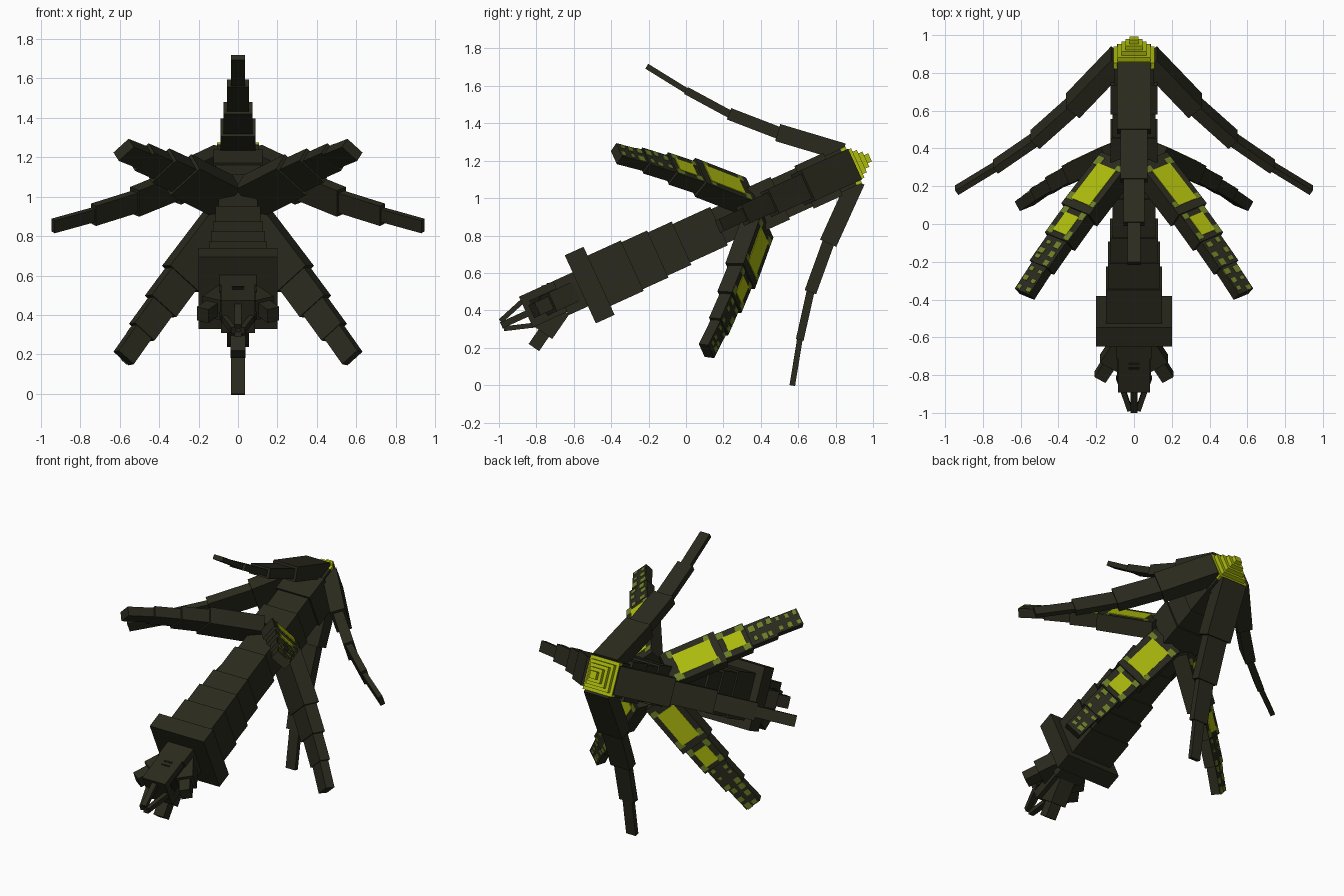
import bpy, bmesh, math, random
from mathutils import Matrix, Vector

random.seed(4)
if "Cube" in bpy.data.objects:
    bpy.data.objects.remove(bpy.data.objects["Cube"])


def material(name, colour):
    m = bpy.data.materials.new(name)
    m.use_nodes = True
    m.diffuse_color = (*colour, 1)
    m.node_tree.nodes["Principled BSDF"].inputs["Base Color"].default_value = (*colour, 1)
    return m


HULL, GLOW, SPOT, VENT = range(4)
MATS = [material("dark_olive_hull", (0.023, 0.023, 0.013)),
        material("yellow_green_glow", (0.42, 0.50, 0.004)),
        material("moss_green_spot", (0.15, 0.21, 0.02)),
        material("black_vent", (0.008, 0.008, 0.005))]

# Body frame: local Y runs along the tilted hull towards the stern
TILT = Matrix.Translation((0, -0.515, 0.535)) @ Matrix.Rotation(math.radians(24.5), 4, 'X')


def box(bm, matrix, centre, size, mat=HULL):
    place = matrix @ Matrix.Translation(centre) @ Matrix.Diagonal((*size, 1))
    made = bmesh.ops.create_cube(bm, size=1, matrix=place)
    for f in {f for v in made["verts"] for f in v.link_faces}:
        f.material_index = mat


def finish(bm, name, turn=0):
    mesh = bpy.data.meshes.new(name)
    bm.to_mesh(mesh)
    bm.free()
    for m in MATS:
        mesh.materials.append(m)
    obj = bpy.data.objects.new(name, mesh)
    obj.matrix_world = TILT @ Matrix.Rotation(turn, 4, 'Y')
    bpy.context.collection.objects.link(obj)


def bar(bm, p, q, width, thick, overlap=0.02):
    """Box from p to q, each (radius, along hull); returns its frame and length."""
    dr, du = q[0] - p[0], q[1] - p[1]
    length = math.hypot(dr, du)
    m = Matrix.Translation((0, p[1], p[0])) @ Matrix.Rotation(math.atan2(dr, du), 4, 'X')
    box(bm, m, (0, (length - overlap) / 2, 0), (width, length + overlap, thick))
    return m, length


# Hull: stepped square sections (start, end, half width)
bm = bmesh.new()
for a, b, h in [(0.05, 0.25, 0.148), (0.24, 0.4, 0.138), (0.39, 0.54, 0.127),
                (0.53, 0.76, 0.113), (0.75, 1.0, 0.1), (0.98, 1.12, 0.125),
                (1.1, 1.28, 0.113), (1.26, 1.43, 0.125), (1.42, 1.535, 0.107)]:
    box(bm, Matrix(), (0, (a + b) / 2, 0), (2 * h, b - a, 2 * h))
finish(bm, "hull")

# Square collar plate behind the head
bm = bmesh.new()
box(bm, Matrix(), (0, 0, 0), (0.4, 0.11, 0.4))
finish(bm, "collar_plate")

# Head with dark vents on top and sides
bm = bmesh.new()
box(bm, Matrix(), (0, -0.205, 0.01), (0.17, 0.33, 0.18))
box(bm, Matrix(), (0, -0.11, 0), (0.19, 0.12, 0.2))
for u in (-0.2, -0.23):
    box(bm, Matrix(), (0, u, 0.1), (0.06, 0.012, 0.006), VENT)
for side in (-1, 1):
    box(bm, Matrix(), (side * 0.086, -0.25, 0.02), (0.006, 0.16, 0.08), VENT)
finish(bm, "head")

# Prongs closing in front of the head
for i, name in enumerate(("top", "left", "bottom", "right")):
    bm = bmesh.new()
    bar(bm, (0.078, -0.34), (0.022, -0.515), 0.035, 0.026)
    finish(bm, name + "_prong", i * math.pi / 2)

# Fins flaring from the head: one each side, a longer one below
for name, turn, tip in (("left", 1, (0.18, -0.325)), ("right", 3, (0.18, -0.325)),
                        ("lower", 2, (0.18, -0.41))):
    bm = bmesh.new()
    root = Vector((0.06, tip[1] + 0.2))
    end = Vector(tip)
    mid = root.lerp(end, 0.6)
    bar(bm, root, mid, 0.11, 0.11)
    bar(bm, mid, end, 0.075, 0.068)
    finish(bm, name + "_fin", turn * math.pi / 2)

# Stepped glowing stern cap
bm = bmesh.new()
for i in range(5):
    box(bm, Matrix(), (0, 1.536 + i * 0.024, 0), (0.215 - i * 0.042, 0.03, 0.215 - i * 0.042), GLOW)
finish(bm, "stern_cap")

# Four long tentacles swept forward from the stern
PATH = [(0.085, 1.528), (0.325, 1.253), (0.524, 1.058), (0.733, 0.9), (0.938, 0.763)]
SIZES = [(0.18, 0.095), (0.145, 0.065), (0.11, 0.042), (0.07, 0.03)]
for i, name in enumerate(("upper", "left", "lower", "right")):
    bm = bmesh.new()
    for j, (p, q, (w, t)) in enumerate(zip(PATH, PATH[1:], SIZES)):
        bar(bm, p, q, w, t, 0.02 if j else 0)
    finish(bm, name + "_tentacle", i * math.pi / 2)

# Four diagonal petals with glowing panels and spots on their stern faces
PETAL = [(0.13, 0.945), (0.41, 0.752), (0.555, 0.642), (0.69, 0.535), (0.82, 0.422)]
PETAL_SIZES = [(0.21, 0.105), (0.175, 0.085), (0.14, 0.068), (0.108, 0.058)]
PANELS = [(0.64, 0.72), (0.56, 0.66)]


def petal(name, turn):
    bm = bmesh.new()
    for i, (p, q, (w, t)) in enumerate(zip(PETAL, PETAL[1:], PETAL_SIZES)):
        m, length = bar(bm, p, q, w, t)
        face = -t / 2
        if i < 2:
            wide, long = PANELS[i]
            box(bm, m, (0, length * 0.5, face), (w * wide, length * long, 0.009), GLOW)
            for side in (-1, 1):
                for k in (0.1, 0.82):
                    box(bm, m, (side * w * 0.36, length * k, face),
                        (w * 0.22, random.uniform(0.03, 0.055), 0.005), SPOT)
        else:
            for row in range(3):
                for side in (-1, 1):
                    s = random.uniform(0.024, 0.04)
                    x = side * w * random.uniform(0.22, 0.34)
                    y = length * (row + random.uniform(0.3, 0.7)) / 3
                    box(bm, m, (x, y, face), (s, s * random.uniform(0.7, 1.1), 0.006), SPOT)
    finish(bm, name + "_petal", turn)


for i, name in enumerate(("upper_left", "lower_left", "lower_right", "upper_right")):
    petal(name, math.pi / 4 + i * math.pi / 2)
